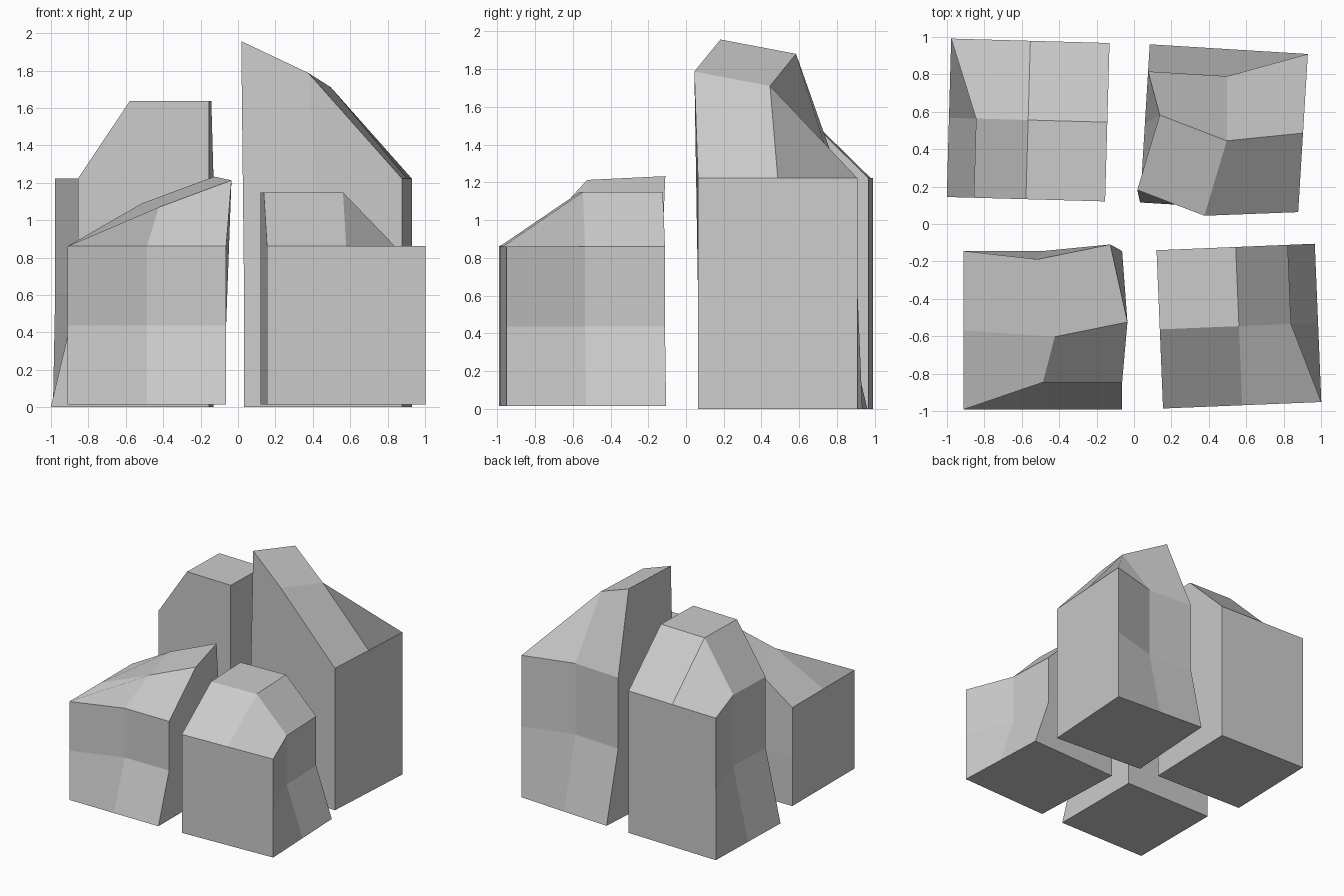
import bpy, bmesh, math
from mathutils import Vector, Matrix

if "Cube" in bpy.data.objects:
    bpy.data.objects.remove(bpy.data.objects["Cube"])

SIDE = 0.847      # footprint of every block
DENT = 0.145      # depth of the pushed-in side patch


def block(name, centre, angle, base, height, lift, quad, dent, tilt=None):
    """Cube split 2x2x2; one top quarter is lifted, one side patch pushed in.
    quad = (sx, sy) of the lifted quarter; dent = (axis, side, other-axis sign)."""
    bm = bmesh.new()
    bmesh.ops.create_cube(bm, size=2)
    bmesh.ops.subdivide_edges(bm, edges=bm.edges[:], cuts=1, use_grid_fill=True)
    axis, side, half = dent
    place = (Matrix.Translation((*centre, base + height / 2))
             @ Matrix.Rotation(math.radians(angle), 4, 'Z')
             @ Matrix.Diagonal((SIDE / 2, SIDE / 2, height / 2, 1)))
    for v in bm.verts:
        c = v.co.copy()
        nudge = Vector((0, 0, 0))
        # pushed-in patch on a side, upper half only
        if c[axis] * side > 0.5 and c[1 - axis] * half > -0.5 and c.z > -0.5:
            v.co[axis] -= side * DENT / (SIDE / 2)
        # lifted roof quarter, optionally tilted and twisted
        if c.z > 0.5 and c.x * quad[0] > -0.5 and c.y * quad[1] > -0.5:
            nudge.z = lift
            if tilt:
                sx = 1 if c.x > quad[0] * 0.5 else -1
                sy = 1 if c.y > quad[1] * 0.5 else -1
                nudge += sx * Vector(tilt[0]) + sy * Vector(tilt[1])
        v.co = place @ v.co + nudge
    bmesh.ops.recalc_face_normals(bm, faces=bm.faces[:])
    mesh = bpy.data.meshes.new(name)
    bm.to_mesh(mesh)
    bm.free()
    obj = bpy.data.objects.new(name, mesh)
    bpy.context.collection.objects.link(obj)
    return obj


# Two tall blocks at the back
block("back_left_block", (-0.566, 0.556), -1.6, 0, 1.222, 0.416, (1, -1), (0, -1, -1))
block("back_right_block", (0.481, 0.512), -3.5, 0, 1.222, 0.612, (-1, -1), (1, 1, -1),
      ((-0.032, -0.056, -0.085), (0.047, -0.011, -0.038)))

# Two short blocks at the front
block("front_left_block", (-0.487, -0.568), 0, 0.014, 0.847, 0.29, (1, 1), (1, -1, 1),
      ((-0.0175, 0.0395, 0.072), (-0.046, -0.0045, 0.010)))
block("front_right_block", (0.561, -0.546), 2.35, 0.014, 0.847, 0.288, (-1, 1), (0, 1, 1))
